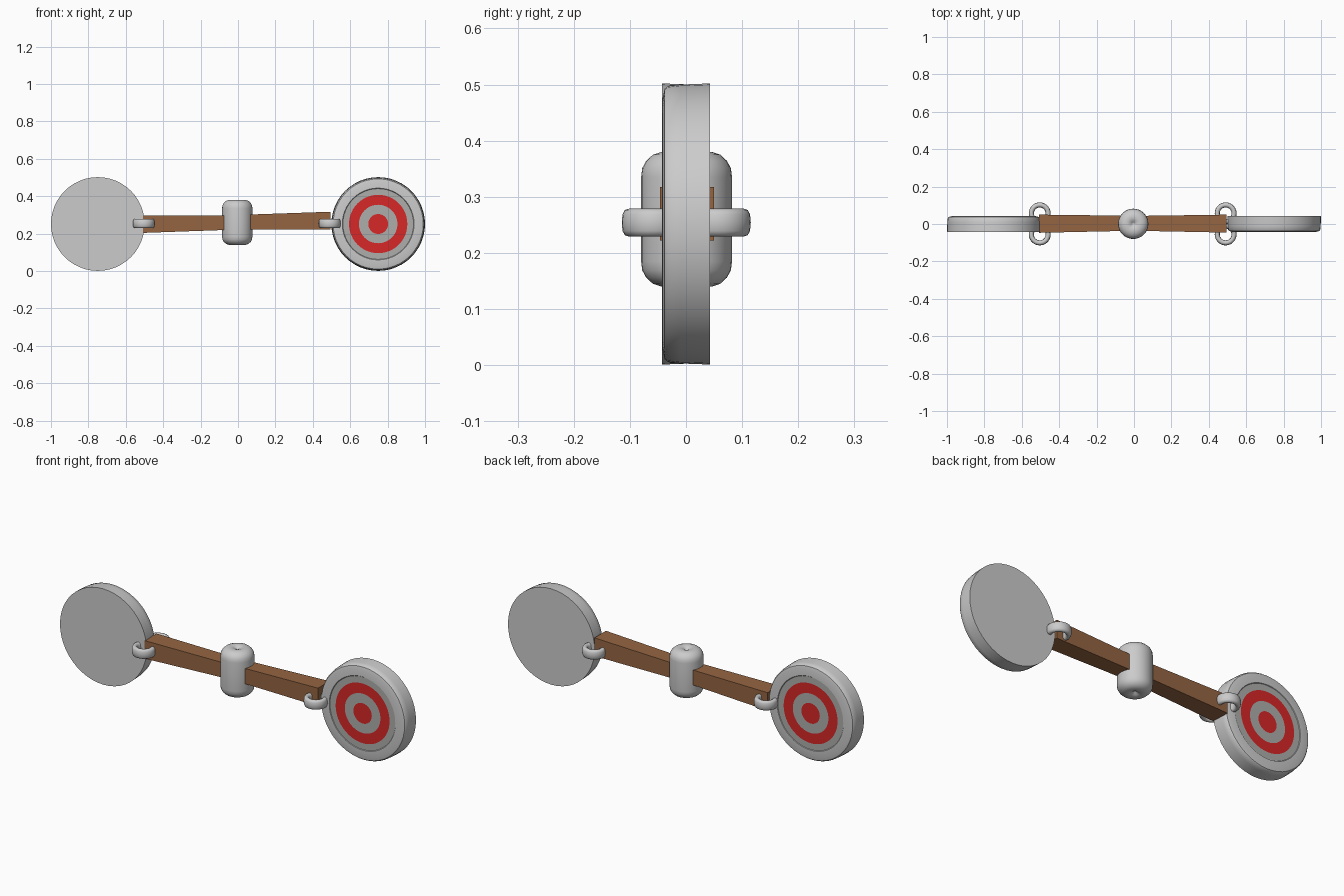
import bpy, bmesh, math
from mathutils import Matrix

if "Cube" in bpy.data.objects:
    bpy.data.objects.remove(bpy.data.objects["Cube"])

def material(name, rgb):
    m = bpy.data.materials.new(name)
    m.diffuse_color = (*rgb, 1)
    m.use_nodes = True
    m.node_tree.nodes["Principled BSDF"].inputs["Base Color"].default_value = m.diffuse_color
    return m

WOOD = material("wood", (0.30, 0.13, 0.055))
RED = material("red_paint", (0.68, 0.02, 0.02))
PALE = material("pale_paint", (0.42, 0.42, 0.41))

def add_object(name, bm, matrix=Matrix(), mat=None, angle=None):
    bmesh.ops.recalc_face_normals(bm, faces=bm.faces)
    bmesh.ops.transform(bm, matrix=matrix, verts=bm.verts)
    me = bpy.data.meshes.new(name)
    bm.to_mesh(me)
    bm.free()
    ob = bpy.data.objects.new(name, me)
    bpy.context.collection.objects.link(ob)
    if mat:
        me.materials.append(mat)
    if angle:
        bpy.ops.object.select_all(action='DESELECT')
        ob.select_set(True)
        bpy.context.view_layer.objects.active = ob
        bpy.ops.object.shade_smooth_by_angle(angle=math.radians(angle))
    return ob

def lathe(profile, sides=48):
    """Revolve (radius, z) points around z."""
    bm = bmesh.new()
    vs = [bm.verts.new((r, 0, z)) for r, z in profile]
    edges = [bm.edges.new(p) for p in zip(vs, vs[1:])]
    bmesh.ops.spin(bm, geom=vs + edges, cent=(0, 0, 0), axis=(0, 0, 1),
                   angle=2 * math.pi, steps=sides)
    bmesh.ops.remove_doubles(bm, verts=bm.verts, dist=1e-5)
    return bm

CZ = 0.2515

# Central hub: rounded cylinder with a dimple in each end
half = [(0, 0.104), (0.008, 0.110), (0.018, 0.117), (0.03, 0.121), (0.045, 0.120),
        (0.06, 0.115), (0.072, 0.104), (0.079, 0.091), (0.081, 0.075)]
hub = half + [(r, -z) for r, z in reversed(half)]
add_object("hub", lathe(hub, 32), Matrix.Translation((-0.004, 0.001, 0.26)), None, 60)

# Wooden arms: tapered beams, the left one turned over
def arm(name, sx, inner, outer):
    bm = bmesh.new()
    ends = []
    for x, y0, y1, z0, z1 in (inner, outer):
        ends.append([bm.verts.new((sx * x, y, z)) for y, z in
                     ((y0, z0), (y1, z0), (y1, z1), (y0, z1))])
    a, b = ends
    bm.faces.new(a)
    bm.faces.new(b)
    for i in range(4):
        j = (i + 1) % 4
        bm.faces.new((a[i], a[j], b[j], b[i]))
    add_object(name, bm, mat=WOOD)

arm("right_arm", 1, (0, -0.036, 0.043, 0.222, 0.300), (0.495, -0.046, 0.050, 0.222, 0.317))
arm("left_arm", -1, (0, -0.036, 0.044, 0.222, 0.298), (0.507, -0.047, 0.050, 0.204, 0.298))

# Target discs: painted face to the front on the right, to the back on the left
disc = [(0, -0.0425), (0.2505, -0.0425), (0.2485, 0.01), (0.246, 0.032), (0.241, 0.038),
        (0.225, 0.0415), (0.192, 0.0425), (0.189, 0.038), (0, 0.038)]
bands = [("outer_band", 0.189, 0.156, PALE), ("red_ring", 0.156, 0.103, RED),
         ("inner_band", 0.103, 0.053, PALE), ("bullseye", 0.053, 0, RED)]
for side, turn in (("right", 0), ("left", math.pi)):
    place = (Matrix.Rotation(turn, 4, 'Z') @ Matrix.Translation((0.7495, 0, CZ))
             @ Matrix.Rotation(math.pi / 2, 4, 'X'))
    add_object(side + "_disc", lathe(disc), place, None, 35)
    for name, r1, r0, mat in bands:
        band = lathe([(r1, 0.041), (r0, 0.041)])
        # Faces must look outward from the disc
        ob = add_object(f"{side}_{name}", band, place, mat)
        out = 1 if turn else -1
        if ob.data.polygons[0].normal.y * out < 0:
            ob.data.flip_normals()

# Linking rings: flattened hoops on the front and back of each joint
hoop = [(0.045 + 0.0135 * math.copysign(abs(math.cos(t)) ** 0.75, math.cos(t)),
         0.025 * math.copysign(abs(math.sin(t)) ** 0.75, math.sin(t)))
        for t in (i * math.pi / 6 for i in range(13))]
for side, x in (("right", 0.49), ("left", -0.504)):
    for face, y in (("front", -0.056), ("back", 0.057)):
        add_object(f"{side}_{face}_link", lathe(hoop, 28),
                   Matrix.Translation((x, y, 0.254)), None, 60)
